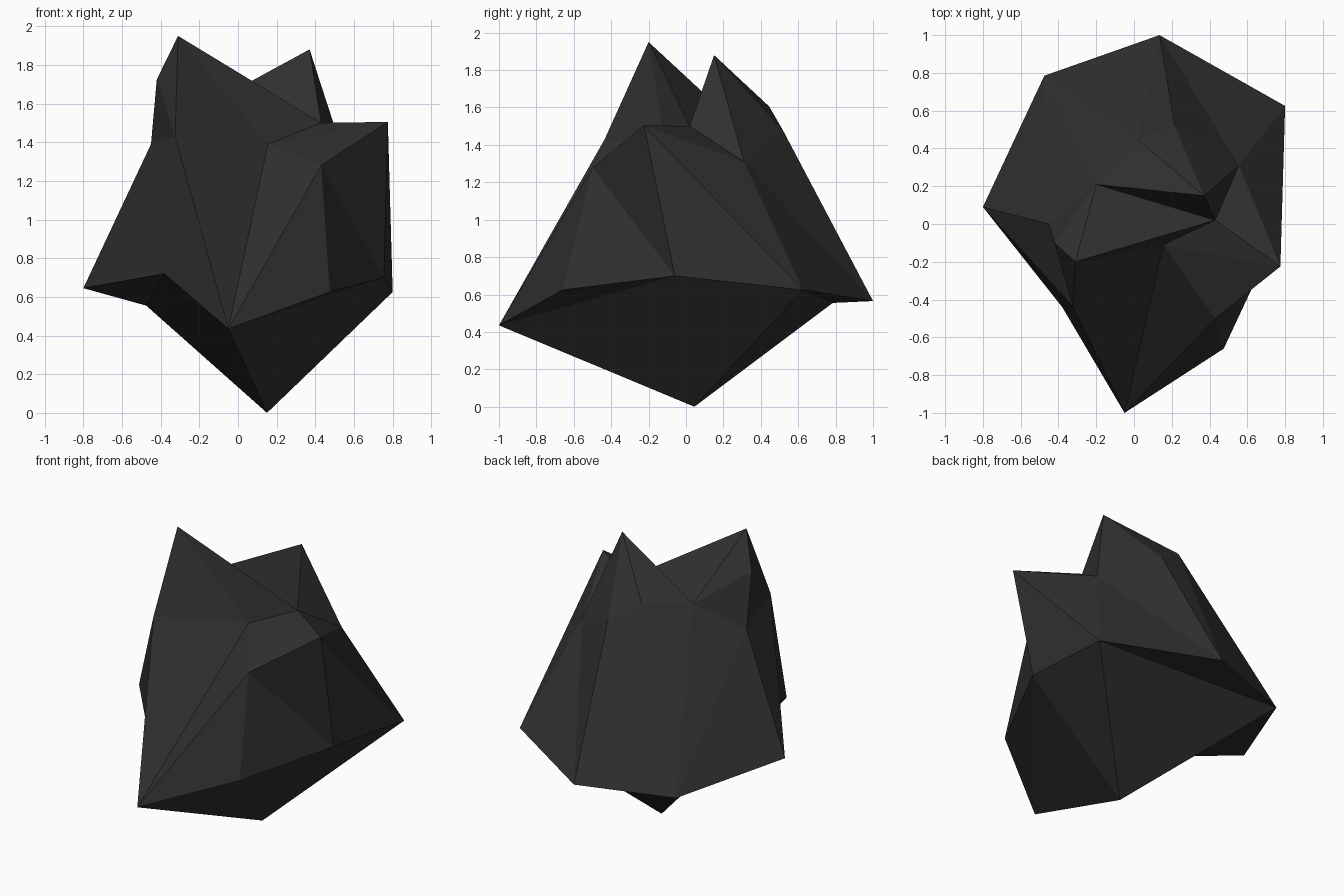
import bpy
import bmesh

cube = bpy.data.objects.get("Cube")
if cube:
    bpy.data.objects.remove(cube, do_unlink=True)

# Corners of the rock, named by where they sit
corners = {
    "left_peak": (-0.31, -0.20, 1.95),
    "right_peak": (0.37, 0.15, 1.88),
    "saddle": (-0.20, 0.21, 1.57),
    "notch": (0.43, 0.02, 1.50),
    "ledge": (0.775, -0.225, 1.505),
    "gully": (0.155, -0.11, 1.39),
    "shoulder": (0.43, -0.50, 1.28),
    "prow": (-0.05, -1.0, 0.435),
    "east_tip": (0.80, 0.625, 0.625),
    "prow_rim": (0.475, -0.66, 0.625),
    "east_rim": (0.755, -0.06, 0.70),
    "base": (0.15, 0.045, 0.0),
    "west_tip": (-0.80, 0.09, 0.645),
    "back_west": (-0.475, 0.785, 0.555),
    "back_tip": (0.135, 1.0, 0.565),
    "west_rim": (-0.38, -0.44, 0.72),
    "brow": (-0.325, -0.435, 1.43),
    "west_shoulder": (-0.45, 0.0, 1.39),
    "west_crest": (-0.42, -0.10, 1.725),
    "back_crest": (0.02, 0.445, 1.605),
    "east_shoulder": (0.555, 0.31, 1.31),
    "back_dent": (0.215, 0.52, 1.475),
}

# Facets, as fans: a hub corner, then the corners it sweeps across
fans = [
    # front gully
    "gully left_peak brow prow shoulder ledge notch left_peak",
    # right flank
    "east_rim prow_rim shoulder ledge east_tip base prow prow_rim",
    "east_shoulder east_tip ledge notch right_peak back_dent back_tip east_tip",
    "prow prow_rim shoulder",
    # top between the peaks
    "saddle left_peak notch right_peak back_crest back_west west_shoulder west_crest left_peak",
    # left flank
    "brow left_peak west_crest west_shoulder west_tip west_rim prow",
    "west_tip west_shoulder back_west",
    # back
    "back_crest right_peak back_dent back_tip back_west",
    # underside
    "west_rim prow base back_west west_tip",
    "east_tip base back_west back_tip",
]

bm = bmesh.new()
points = {name: bm.verts.new(co) for name, co in corners.items()}
for fan in fans:
    hub, *rim = fan.split()
    for a, b in zip(rim, rim[1:]):
        bm.faces.new((points[hub], points[a], points[b]))
bmesh.ops.recalc_face_normals(bm, faces=bm.faces)

mesh = bpy.data.meshes.new("rock")
bm.to_mesh(mesh)
bm.free()
rock = bpy.data.objects.new("rock", mesh)
bpy.context.collection.objects.link(rock)

# Dark stone
stone = bpy.data.materials.new("dark_stone")
stone.use_nodes = True
colour = (0.03, 0.03, 0.03, 1.0)
stone.diffuse_color = colour
stone.node_tree.nodes["Principled BSDF"].inputs["Base Color"].default_value = colour
mesh.materials.append(stone)
